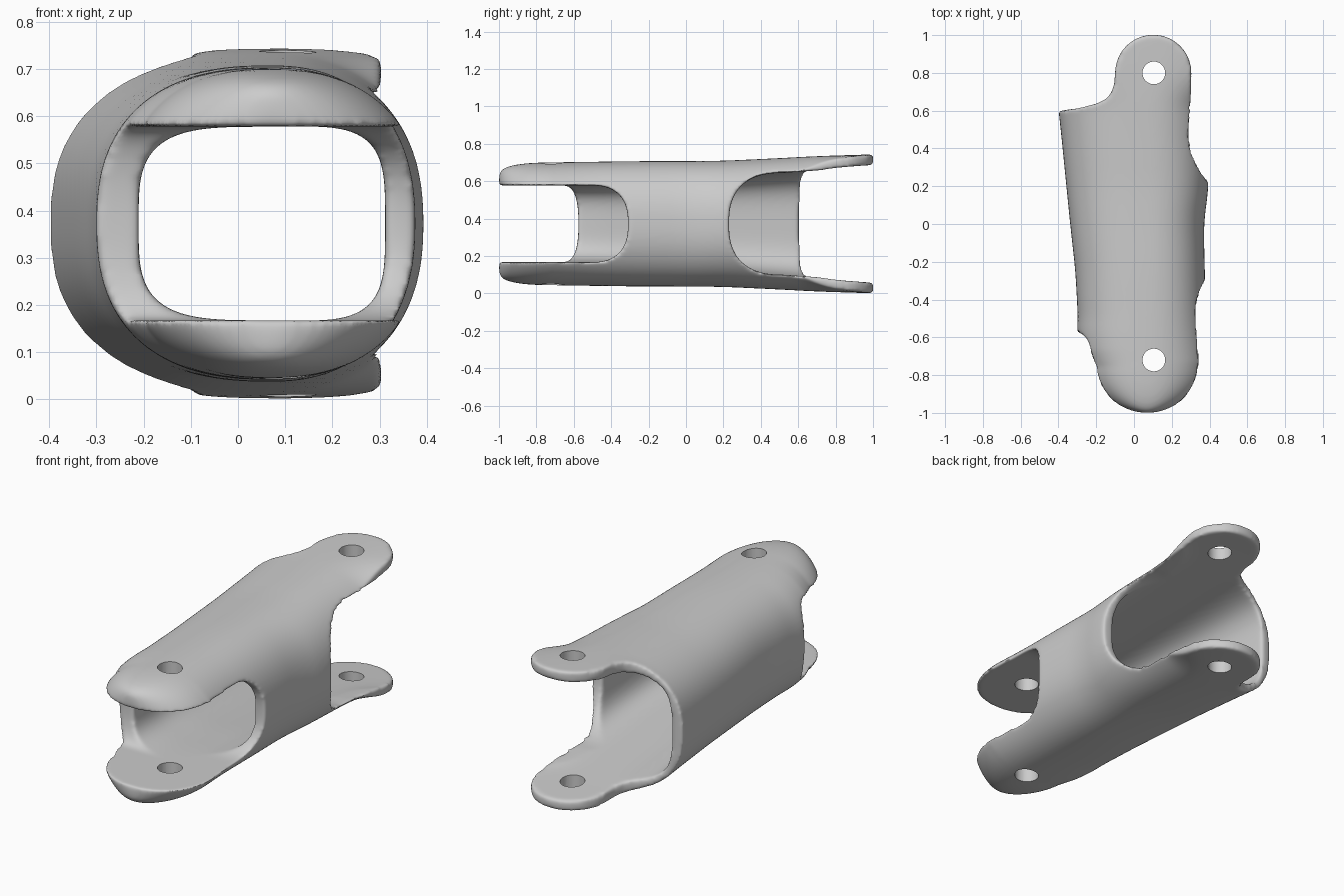
import bpy, bmesh, math

if "Cube" in bpy.data.objects:
    bpy.data.objects.remove(bpy.data.objects["Cube"])

CX, CZ = 0.07, 0.3725      # axis of the tube


def make_object(name, rings):
    """Closed solid skinned over a list of equally sized point rings."""
    bm = bmesh.new()
    loops = [[bm.verts.new(p) for p in r] for r in rings]
    n = len(loops[0])
    for a, b in zip(loops, loops[1:]):
        for i in range(n):
            bm.faces.new((a[i], a[(i + 1) % n], b[(i + 1) % n], b[i]))
    bm.faces.new(loops[0])
    bm.faces.new(loops[-1])
    bmesh.ops.recalc_face_normals(bm, faces=bm.faces)
    me = bpy.data.meshes.new(name)
    bm.to_mesh(me)
    bm.free()
    ob = bpy.data.objects.new(name, me)
    bpy.context.collection.objects.link(ob)
    return ob


def spow(v, e):
    return math.copysign(abs(v) ** e, v)


def section(y, xl, xr, h, n, count=96):
    """Superellipse with different left and right half widths and powers."""
    pts = []
    for i in range(count):
        t = math.tau * (i + 0.5) / count
        right = math.cos(t) > 0
        e = 2 / n[1 if right else 0]
        x = CX + spow(math.cos(t), e) * ((xr - CX) if right else (CX - xl))
        pts.append((x, y, CZ + h * spow(math.sin(t), e)))
    return pts


def lerp_row(table, y):
    y = min(max(y, table[0][0]), table[-1][0])
    for a, b in zip(table, table[1:]):
        if y <= b[0]:
            t = (y - a[0]) / (b[0] - a[0])
            return [p + (q - p) * t for p, q in zip(a[1:], b[1:])]


def sweep(table, n, steps=60):
    """Smoothly interpolated sections along y."""
    y0, y1 = table[0][0], table[-1][0]
    rings = []
    for i in range(steps + 1):
        y = y0 + (y1 - y0) * i / steps
        w = min(0.08, y - y0, y1 - y)
        rows = [lerp_row(table, y + w * k / 4) for k in range(-4, 5)]
        rings.append(section(y, *[sum(c) / 9 for c in zip(*rows)], n))
    return rings


def boolean(target, cutter, op='DIFFERENCE'):
    cutter.hide_render = True
    cutter.hide_set(True)
    m = target.modifiers.new(cutter.name, 'BOOLEAN')
    m.object, m.operation, m.solver = cutter, op, 'EXACT'


# Outer shell: rounded nose at the front, then the tapering tube
N = (2.45, 2.3)
outer = [(-.73, -.262, .402, .328), (-.62, -.31, .392, .33), (-.54, -.295, .382, .331),
         (-.25, -.31, .375, .335), (0, -.338, .369, .335), (.2, -.358, .396, .337),
         (.5, -.388, .393, .351), (.68, -.408, .41, .361), (.85, -.75, .8, .367),
         (1.1, -.85, 1.0, .374)]
nose = []
for k in range(1, 18):
    t = math.radians(5 * k)
    h = .215 + .113 * math.cos(t) ** .4
    w = .275 * math.cos(t) ** .92
    w = [w / (1 - (.205 / h) ** n) ** (1 / n) for n in N]
    nose.append(section(-.73 - .27 * math.sin(t), CX - w[0], CX + w[1], h, N))
link = make_object("link_body", nose[::-1] + sweep(outer, N))

# Hollow inside
inner = [(-1.1, -.208, .31, .205), (-.5, -.21, .31, .205), (-.2, -.245, .312, .218),
         (.2, -.29, .328, .25), (.6, -.335, .338, .284), (.7, -.35, .37, .293),
         (.85, -.65, .75, .305), (1.15, -.8, .9, .325)]
boolean(link, make_object("cavity_cutter", sweep(inner, (3.7, 3.9))))

# Plan outline: round rear lugs and the step on the left
plan = [(-.7, -1.2), (.7, -1.2), (.7, .48), (.33, .53), (.302, .6)]
plan += [(.102 + .202 * math.cos(math.pi * i / 24), .8 + .202 * math.sin(math.pi * i / 24))
         for i in range(25)]
plan += [(-.105, .74), (-.12, .695), (-.15, .66), (-.2, .637), (-.28, .617), (-.4, .597), (-.7, .55)]
boolean(link, make_object("plan_outline", [[(x, y, z) for x, y in plan] for z in (-.5, 1.3)]),
        'INTERSECT')


# Side notches with rounded ends
def notch(name, x0, x1, y_end, depth, h, y_out, h_out):
    s = 1 if y_out > y_end else -1
    prof = []
    for i in range(33):
        t = math.pi * (i / 32 - .5)
        prof.append((y_end + s * depth * (1 - max(math.cos(t), 0) ** .8),
                     CZ + h * spow(math.sin(t), .8)))
    prof += [(y_out, CZ + h_out), (y_out, CZ - h_out)]
    boolean(link, make_object(name, [[(x, y, z) for y, z in prof] for x in (x0, x1)]))


notch("front_left_notch", -.7, .9, -.575, .08, .205, -1.2, .205)
notch("front_right_notch", .12, .91, -.31, .2, .2052, -1.21, .2052)
notch("rear_right_notch", .18, .92, .23, .29, .272, 1.2, .322)

# Even remesh and smoothing to round every edge
m = link.modifiers.new("remesh", 'REMESH')
m.mode, m.voxel_size, m.use_smooth_shade = 'VOXEL', .0088, True
m = link.modifiers.new("soften", 'SMOOTH')
m.factor, m.iterations = .5, 16

# Pivot holes through both plates
for name, y in (("rear_hole", .8), ("front_hole", -.72)):
    ring = [(.105 + .06 * math.cos(math.tau * i / 48), y + .06 * math.sin(math.tau * i / 48))
            for i in range(48)]
    boolean(link, make_object(name + "_cutter", [[(px, py, z) for px, py in ring]
                                                 for z in (-.2, 1)]))

# Apply, remove cutters, shade
bpy.context.view_layer.objects.active = link
link.select_set(True)
for m in list(link.modifiers):
    bpy.ops.object.modifier_apply(modifier=m.name)
for ob in list(bpy.data.objects):
    if ob != link:
        bpy.data.objects.remove(ob)
bpy.ops.object.shade_smooth_by_angle(angle=math.radians(60))
